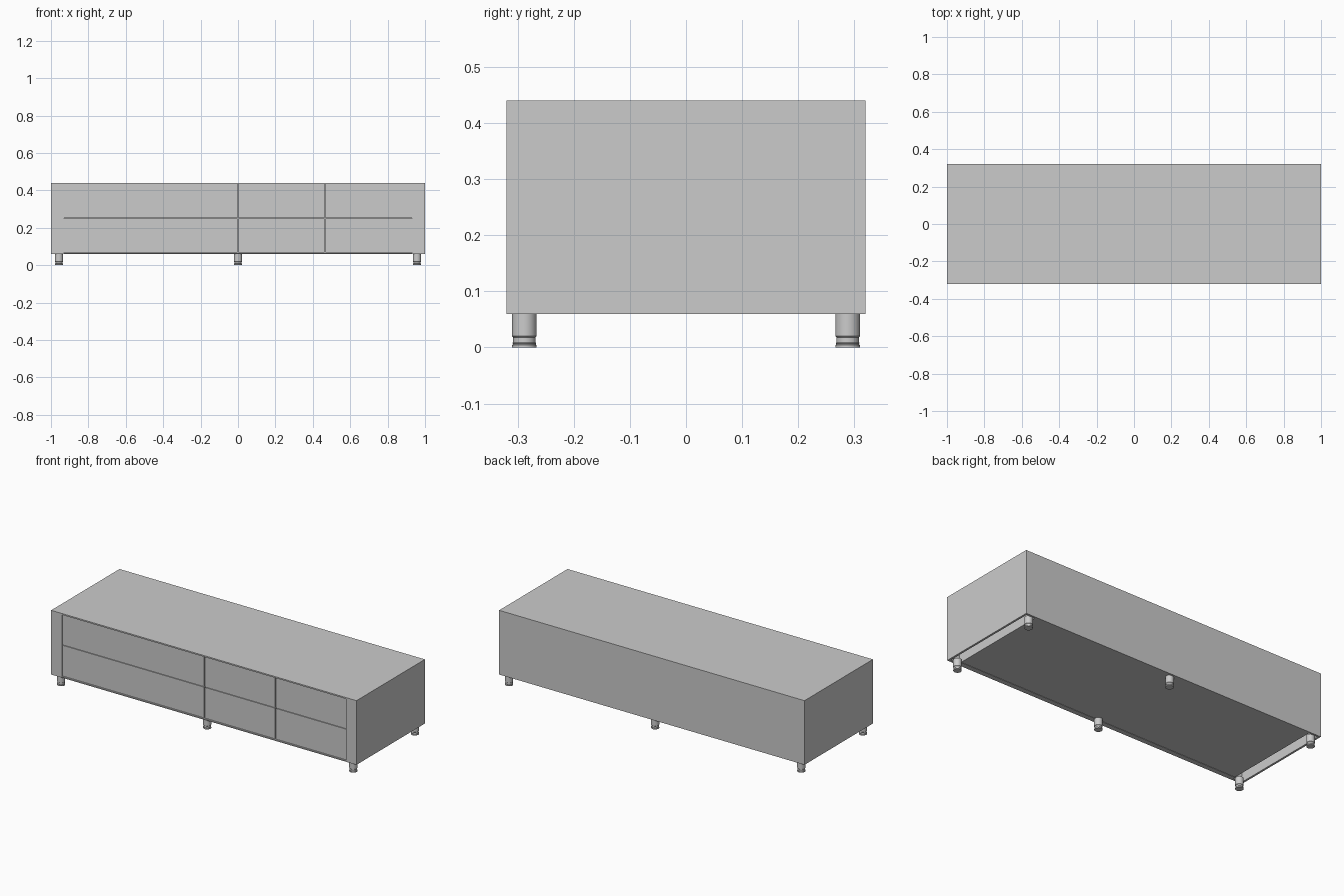
import bpy
import bmesh

if "Cube" in bpy.data.objects:
    bpy.data.objects.remove(bpy.data.objects["Cube"])

W, D, Z0, Z1 = 1.0, 0.32, 0.06, 0.44   # half width, half depth, underside, top
INNER = 0.93                           # half width of the drawer section
T = 0.012                              # panel thickness


def box(name, x0, x1, y0, y1, z0, z1):
    bm = bmesh.new()
    bmesh.ops.create_cube(bm, size=1)
    for v in bm.verts:
        v.co.x = x1 if v.co.x > 0 else x0
        v.co.y = y1 if v.co.y > 0 else y0
        v.co.z = z1 if v.co.z > 0 else z0
    me = bpy.data.meshes.new(name)
    bm.to_mesh(me)
    bm.free()
    ob = bpy.data.objects.new(name, me)
    bpy.context.collection.objects.link(ob)
    return ob


def lathe(name, profile, x, y, n=32):
    bm = bmesh.new()
    vs = [bm.verts.new((r, 0, z)) for r, z in profile]
    es = [bm.edges.new(p) for p in zip(vs, vs[1:])]
    bmesh.ops.spin(bm, geom=vs + es, cent=(0, 0, 0), axis=(0, 0, 1),
                   angle=6.283185307, steps=n, use_duplicate=False)
    bmesh.ops.remove_doubles(bm, verts=bm.verts, dist=1e-5)
    bmesh.ops.recalc_face_normals(bm, faces=bm.faces)
    me = bpy.data.meshes.new(name)
    bm.to_mesh(me)
    bm.free()
    ob = bpy.data.objects.new(name, me)
    ob.location = (x, y, 0)
    bpy.context.collection.objects.link(ob)
    bpy.ops.object.select_all(action='DESELECT')
    ob.select_set(True)
    bpy.context.view_layer.objects.active = ob
    bpy.ops.object.shade_smooth_by_angle()
    return ob


# Outer shell: top, back, hollow ends closed at the front by narrow panels
box("top_panel", -W, W, -D, D, Z1 - 0.008, Z1)
box("back_panel", -W + T, W - T, D - T, D, Z0, Z1 - 0.008)
for s, side in ((-1, "left"), (1, "right")):
    box(side + "_side_panel", *sorted((s * (W - T), s * W)), -D, D, Z0, Z1 - 0.008)
    box(side + "_front_panel", *sorted((s * INNER, s * (W - T))), -D, -D + 0.015, Z0, Z1 - 0.008)

# Drawer carcass; its underside is the floor of the cabinet
box("carcass", -INNER, INNER, -D + 0.03, D - T, Z0 + 0.002, Z1 - 0.008)
box("bottom_rail", -INNER, INNER, -D, -D + 0.03, Z0, Z0 + 0.006)

# Drawer fronts, slightly inset: one wide and two narrow columns, two rows
gap = 0.003
columns = [-INNER, 0.0, INNER / 2, INNER]
rows = [Z0 + 0.007, 0.25, Z1 - 0.009]
for i, (a, b) in enumerate(zip(columns, columns[1:])):
    for j, (c, d) in enumerate(zip(rows, rows[1:])):
        x0 = a if i == 0 else a + gap
        x1 = b if i == 2 else b - gap
        z0 = c if j == 0 else c + gap / 2
        z1 = d if j == 1 else d - gap / 2
        box(f"drawer_front_{i}_{j}", x0, x1, -D + 0.008, -D + 0.028, z0, z1)

# Turned feet with a stepped adjustable base
foot = [(0, 0), (0.022, 0), (0.022, 0.004), (0.0205, 0.005), (0.0205, 0.007),
        (0.0215, 0.008), (0.02, 0.009), (0.02, 0.018), (0.022, 0.02),
        (0.022, 0.064), (0, 0.064)]
for x in (-0.957, 0.0, 0.957):
    for y in (-0.288, 0.288):
        lathe("foot", foot, x, y)
